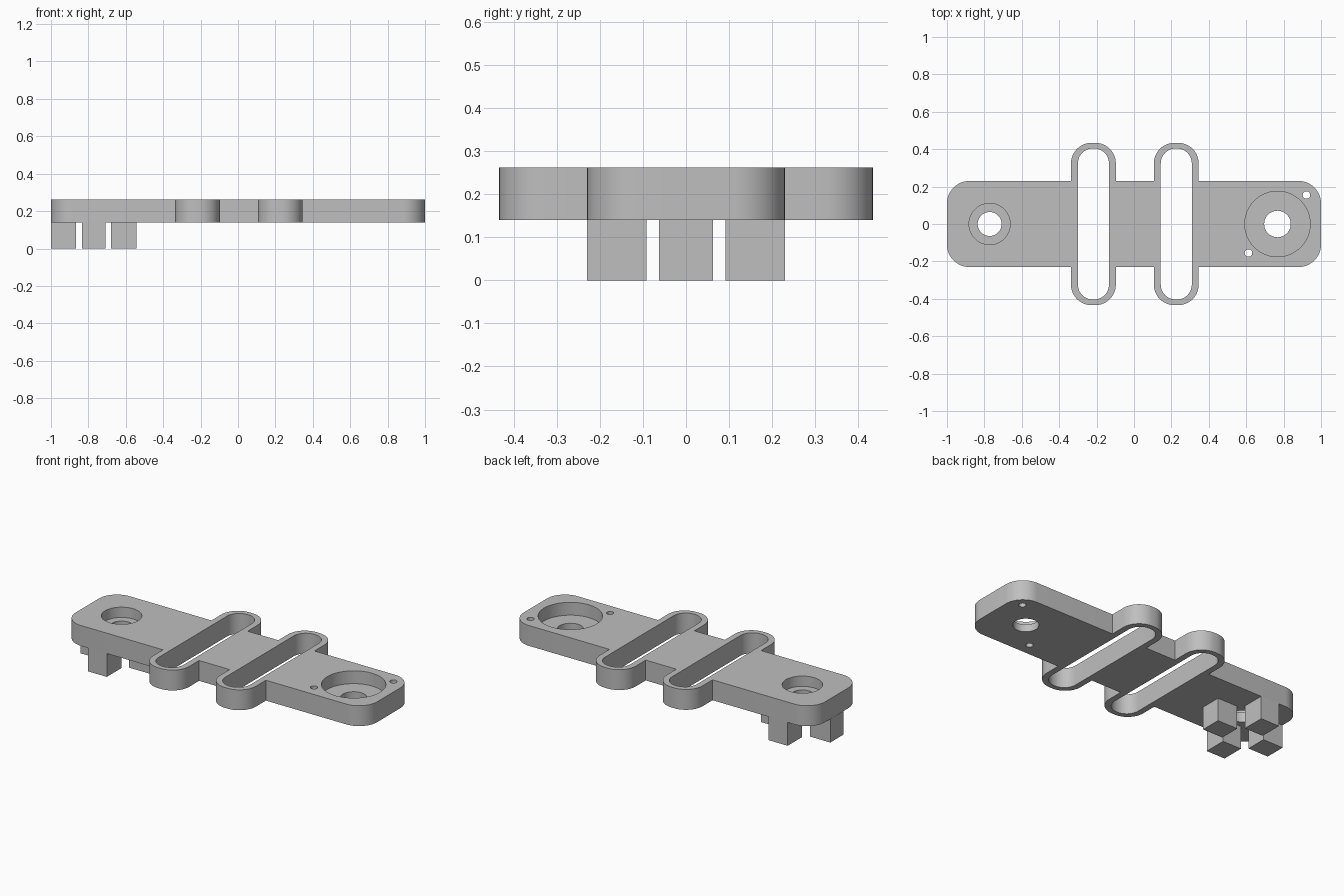
import bpy, bmesh, math

if "Cube" in bpy.data.objects:
    bpy.data.objects.remove(bpy.data.objects["Cube"], do_unlink=True)

BOTTOM, TOP = 0.14, 0.262
LEFT_HOLE, RIGHT_HOLE = -0.772, 0.767

grey = bpy.data.materials.new("plain grey")
grey.use_nodes = True
colour = (0.52, 0.52, 0.52, 1)
grey.diffuse_color = colour
grey.node_tree.nodes["Principled BSDF"].inputs["Base Color"].default_value = colour


def prism(name, cx, cy, hx, hy, z0, z1, radius=0, steps=12):
    """Upright block with half sizes hx, hy and rounded vertical corners."""
    bm = bmesh.new()
    ring = []
    for k, (sx, sy) in enumerate([(1, 1), (-1, 1), (-1, -1), (1, -1)]):
        for i in range(steps + 1 if radius else 1):
            a = (k + i / steps) * math.pi / 2
            ring.append(bm.verts.new((cx + sx * (hx - radius) + radius * math.cos(a),
                                      cy + sy * (hy - radius) + radius * math.sin(a), z0)))
    bmesh.ops.remove_doubles(bm, verts=ring, dist=1e-5)
    base = bm.faces.new(list(bm.verts))
    top = bmesh.ops.extrude_face_region(bm, geom=[base])["geom"]
    bmesh.ops.translate(bm, vec=(0, 0, z1 - z0),
                        verts=[v for v in top if isinstance(v, bmesh.types.BMVert)])
    bmesh.ops.recalc_face_normals(bm, faces=bm.faces)
    mesh = bpy.data.meshes.new(name)
    bm.to_mesh(mesh)
    bm.free()
    mesh.materials.append(grey)
    ob = bpy.data.objects.new(name, mesh)
    bpy.context.collection.objects.link(ob)
    return ob


def cylinder(name, x, y, r, z0, z1):
    return prism(name, x, y, r, r, z0, z1, r)


def combine(target, tool, operation):
    """Apply a boolean and discard the tool object."""
    mod = target.modifiers.new(operation, "BOOLEAN")
    mod.operation, mod.object, mod.solver = operation, tool, "EXACT"
    bpy.context.view_layer.objects.active = target
    bpy.ops.object.modifier_apply(modifier=mod.name)
    bpy.data.objects.remove(tool, do_unlink=True)


# Main plate with two strap loops
plate = prism("plate", 0, 0, 1, 0.23, BOTTOM, TOP, 0.12)
slots = (-0.217, 0.226)
for x in slots:
    combine(plate, prism("strap_loop", x, 0, 0.12, 0.434, BOTTOM, TOP, 0.11), "UNION")
for x in slots:
    combine(plate, prism("slot", x, 0, 0.083, 0.404, 0, 1, 0.08), "DIFFERENCE")

# Counterbored holes: centre, bore radius, bore floor, through radius
for x, bore, floor, hole in ((LEFT_HOLE, 0.11, 0.2, 0.064), (RIGHT_HOLE, 0.175, 0.185, 0.071)):
    combine(plate, cylinder("counterbore", x, 0, bore, floor, 1), "DIFFERENCE")
    combine(plate, cylinder("through_hole", x, 0, hole, 0, 1), "DIFFERENCE")

# Small diagonal pin holes
for s in (-1, 1):
    combine(plate, cylinder("pin_hole", RIGHT_HOLE + s * 0.155, s * 0.155, 0.02, 0, 1), "DIFFERENCE")

bpy.ops.object.select_all(action="DESELECT")
plate.select_set(True)
bpy.context.view_layer.objects.active = plate
bpy.ops.object.shade_smooth_by_angle(angle=math.radians(30))

# Four feet in a plus pattern under the left hole
for s, side in ((-1, "right"), (1, "left")):
    prism(side + "_foot", LEFT_HOLE + s * 0.161, 0, 0.068, 0.063, 0, BOTTOM)
for s, side in ((-1, "front"), (1, "back")):
    prism(side + "_foot", LEFT_HOLE, s * 0.161, 0.063, 0.069, 0, BOTTOM)
